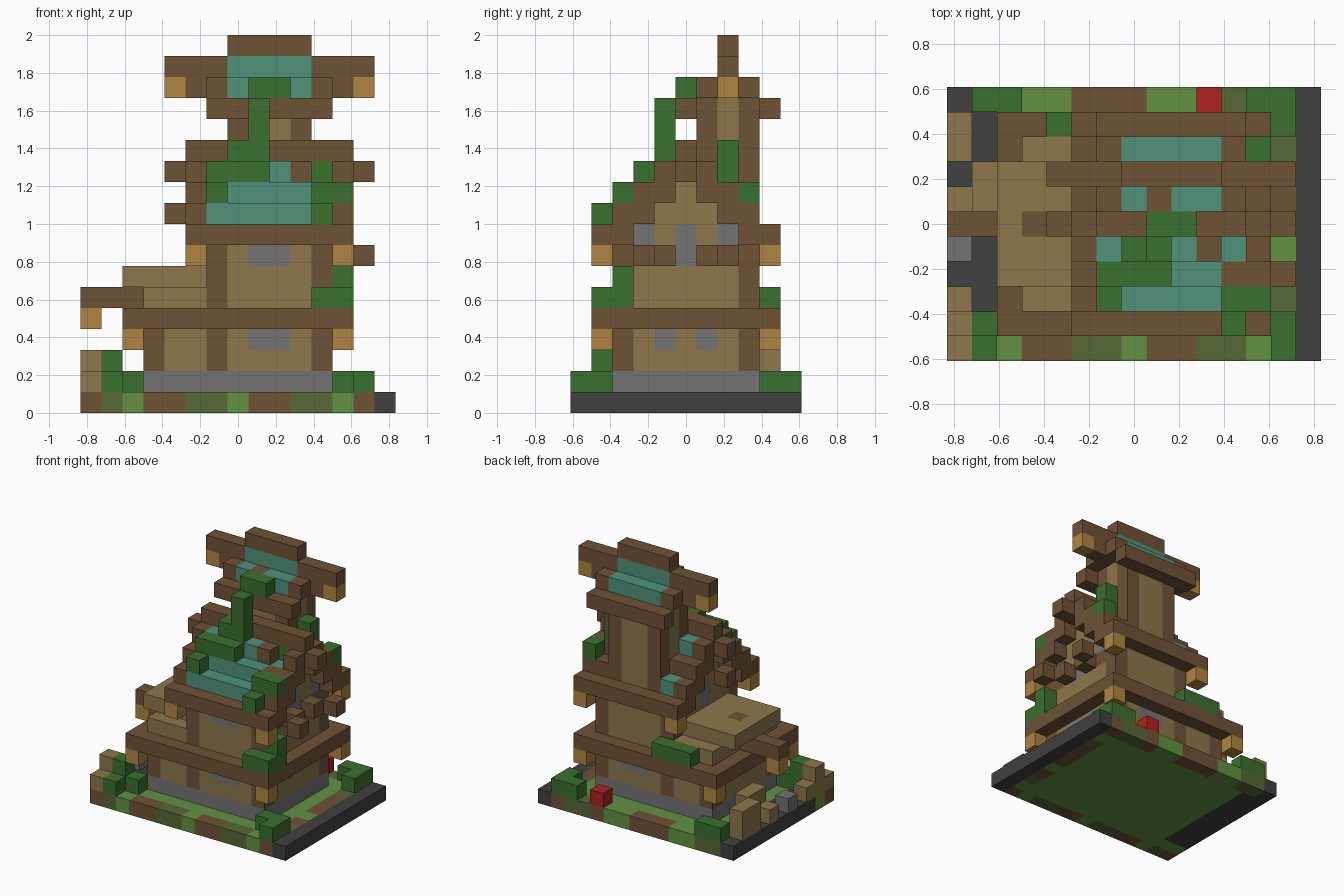
import bpy
import bmesh
from mathutils import Vector

old = bpy.data.objects.get("Cube")
if old:
    bpy.data.objects.remove(old, do_unlink=True)

UNIT = 2 / 18
ORIGIN = Vector((-7.5, -5.5, 0))


def material(name, *rgb):
    lin = [((c / 255 + 0.055) / 1.055) ** 2.4 for c in rgb] + [1]
    mat = bpy.data.materials.new(name)
    mat.use_nodes = True
    mat.diffuse_color = lin
    bsdf = mat.node_tree.nodes["Principled BSDF"]
    bsdf.inputs["Base Color"].default_value = lin
    bsdf.inputs["Roughness"].default_value = 0.9
    return mat


timber = material("timber_brown", 111, 82, 53)
plaster = material("plaster_tan", 142, 119, 75)
teal = material("roof_teal", 80, 146, 122)
leaf = material("leaf_green", 58, 112, 46)
stone = material("stone_grey", 116, 116, 116)
slate = material("slate_dark", 64, 64, 64)
lamp = material("bracket_orange", 176, 133, 66)
moss = material("moss_olive", 86, 104, 54)
grass = material("grass_light", 98, 146, 66)
red = material("flower_red", 178, 34, 34)

cells = {}   # grid cell -> (part, material)


def span(v):
    return range(*v) if isinstance(v, tuple) else (v,)


def fill(part, mat, x, y, z):
    for i in span(x):
        for j in span(y):
            for k in span(z):
                cells[i, j, k] = (part, mat)


def clear(x, y, z):
    cells.pop((x, y, z), None)


def flip(y):
    """Reflect a row or span of rows front to back."""
    return (11 - y[1], 11 - y[0]) if isinstance(y, tuple) else 10 - y


def both(part, mat, x, y, z):
    fill(part, mat, x, y, z)
    fill(part, mat, x, flip(y), z)


def run(part, y, z, start, pattern):
    """Lay (material, length) stretches along x."""
    for mat, n in pattern:
        fill(part, mat, (start, start + n), y, z)
        start += n


# Ground slab with patchy borders
fill("ground", grass, (0, 14), (0, 11), 0)
fill("ground", slate, (0, 2), (2, 11), 0)
fill("ground", slate, 14, (0, 11), 0)
run("ground", 0, 0, 0, [(timber, 1), (moss, 1), (grass, 1), (timber, 2), (moss, 2),
                        (grass, 1), (timber, 2), (moss, 2), (grass, 1), (timber, 1)])
run("ground", 10, 0, 1, [(moss, 2), (grass, 2), (timber, 3), (grass, 2),
                         (timber, 1), (moss, 2), (timber, 1)])
fill("ground", timber, 13, (3, 8), 0)
fill("ground", grass, 13, 4, 0)
both("ground", moss, 13, 2, 0)

# Foundation and lower storey
fill("foundation", stone, (3, 12), (2, 9), 1)
fill("lower_walls", plaster, (3, 12), (2, 9), (2, 4))
for x in (3, 6, 11):
    both("lower_walls", timber, x, 2, (2, 4))
both("lower_walls", stone, (8, 10), 2, 3)
both("lower_walls", stone, 11, 4, 3)
fill("lower_eave", timber, (2, 13), (1, 10), 4)
for x in (2, 12):
    both("lower_brackets", lamp, x, 1, 3)

# Low side wing with a flat stepped roof
fill("wing_roof", plaster, (3, 6), (2, 9), 5)
fill("wing_roof", plaster, (2, 6), (3, 8), 6)
fill("wing_roof", timber, 3, 5, 6)
fill("wing_beam", timber, (0, 3), 5, 5)
fill("wing_beam", lamp, 0, 5, 4)

# Upper storey
fill("upper_walls", plaster, (6, 12), (2, 9), (5, 8))
for x in (6, 11):
    both("upper_walls", timber, x, 2, (5, 8))
fill("upper_walls", stone, (8, 10), 2, 7)
for x in (5, 12):
    both("upper_brackets", lamp, x, 1, 7)

# Gable walls under the main roof
for z, rows in ((8, (3, 8)), (9, (4, 7)), (10, (5, 6))):
    fill("gable_walls", plaster, (6, 12), rows, z)
for x in (6, 11):
    both("gable_walls", stone, x, 3, 8)
    fill("gable_walls", stone, x, 5, (7, 9))
both("gable_sills", timber, 12, 4, 7)
both("gable_sills", timber, 13, 3, 7)
both("gable_sills", timber, 11, (2, 5), 7)

# Main roof: each course steps in by one row
for step in range(4):
    both("main_roof", timber, (5, 13), (1 + step, 3 + step), 8 + step)
fill("main_roof", timber, (5, 13), 5, (11, 13))
fill("ridge_beam", timber, (4, 14), 5, 11)
fill("ridge_beam", timber, 4, 5, 9)
fill("main_roof", teal, (6, 11), 2, 9)
fill("main_roof", teal, (7, 11), 3, 10)
for x in (6, 9):
    fill("main_roof", teal, x, 4, 11)
fill("main_roof", teal, 6, 6, 11)
fill("main_roof", teal, 6, 8, 9)
clear(11, 4, 11)
fill("main_roof", teal, 11, 4, 10)

# Tower with corner posts
fill("tower", plaster, (7, 11), (6, 9), (9, 15))
for x in (7, 10):
    both("tower", timber, x, 8, (11, 15))
    fill("tower", timber, x, 6, (9, 15))
    fill("tower", timber, x, 8, (9, 15))
for x in (7, 8, 9, 10):
    clear(x, 2, 11)
for x in (7, 10):
    for z in (11, 12, 13, 14):
        clear(x, 2, z)

# Tower roof
for y in (5, 9):
    fill("tower_eave", timber, (6, 12), y, 14)
for y in (6, 8):
    fill("tower_roof", timber, (6, 12), y, 15)
    fill("tower_roof", teal, (7, 11), y, 15)
fill("tower_roof", timber, 8, 6, 15)
fill("tower_ridge", timber, (5, 13), 7, 15)
fill("tower_ridge", timber, (4, 14), 7, 16)
fill("tower_ridge", teal, (7, 11), 7, 16)
fill("tower_ridge", timber, (7, 11), 7, 17)
for x in (4, 13):
    fill("tower_brackets", lamp, x, 7, 15)

# Creeper climbing the roof and tower
vine = [(11, 1, 9), (6, 2, 10), ((11, 13), 2, 10), ((6, 9), 3, 11), (11, 5, 11),
        ((7, 9), 4, 12), (8, 4, (12, 15)), ((8, 10), 5, 15), (11, 7, (11, 13)),
        (12, 8, 10), ((11, 13), 1, 5), (12, 2, (5, 7)), ((4, 7), 9, 5)]
for spot in vine:
    fill("creeper", leaf, *spot)

# Bushes and a flower
for spot in [(1, (0, 2), 1), (1, 1, 2), (2, 1, 1), (12, 1, 1), (13, (0, 2), 1),
             ((1, 3), 10, 1), ((12, 14), 10, 1), (13, 9, 1)]:
    fill("bushes", leaf, *spot)
fill("flower", red, 10, 10, 1)

# Posts and crates beside the path
for x, y, top in [(0, 0, 2), (0, 1, 3), (0, 2, 2), (0, 6, 2), (1, 6, 3),
                  (1, 7, 3), (0, 8, 3), (0, 9, 3)]:
    fill("path_posts", plaster, x, y, (1, top))
fill("path_stone", stone, 0, 4, 1)


def build(part):
    """Make one mesh from the exposed sides of a part's cells."""
    bm = bmesh.new()
    mats, corners = [], {}

    def vert(p):
        key = tuple(round(c) for c in p)
        if key not in corners:
            corners[key] = bm.verts.new((Vector(key) + ORIGIN) * UNIT)
        return corners[key]

    for cell, (owner, mat) in cells.items():
        if owner != part:
            continue
        if mat not in mats:
            mats.append(mat)
        mid = Vector(cell) + Vector((0.5, 0.5, 0.5))
        for axis in range(3):
            for sign in (-1, 1):
                n = Vector((0, 0, 0))
                n[axis] = sign
                if tuple(round(c) for c in Vector(cell) + n) in cells:
                    continue
                u = Vector((0, 0, 0))
                u[(axis + 1) % 3] = 1
                v = n.cross(u)
                ring = [mid + (n + a * u + b * v) / 2
                        for a, b in ((-1, -1), (1, -1), (1, 1), (-1, 1))]
                face = bm.faces.new([vert(p) for p in ring])
                face.material_index = mats.index(mat)
    mesh = bpy.data.meshes.new(part)
    bm.to_mesh(mesh)
    bm.free()
    for mat in mats:
        mesh.materials.append(mat)
    bpy.context.scene.collection.objects.link(bpy.data.objects.new(part, mesh))


for part in dict.fromkeys(owner for owner, _ in cells.values()):
    build(part)
